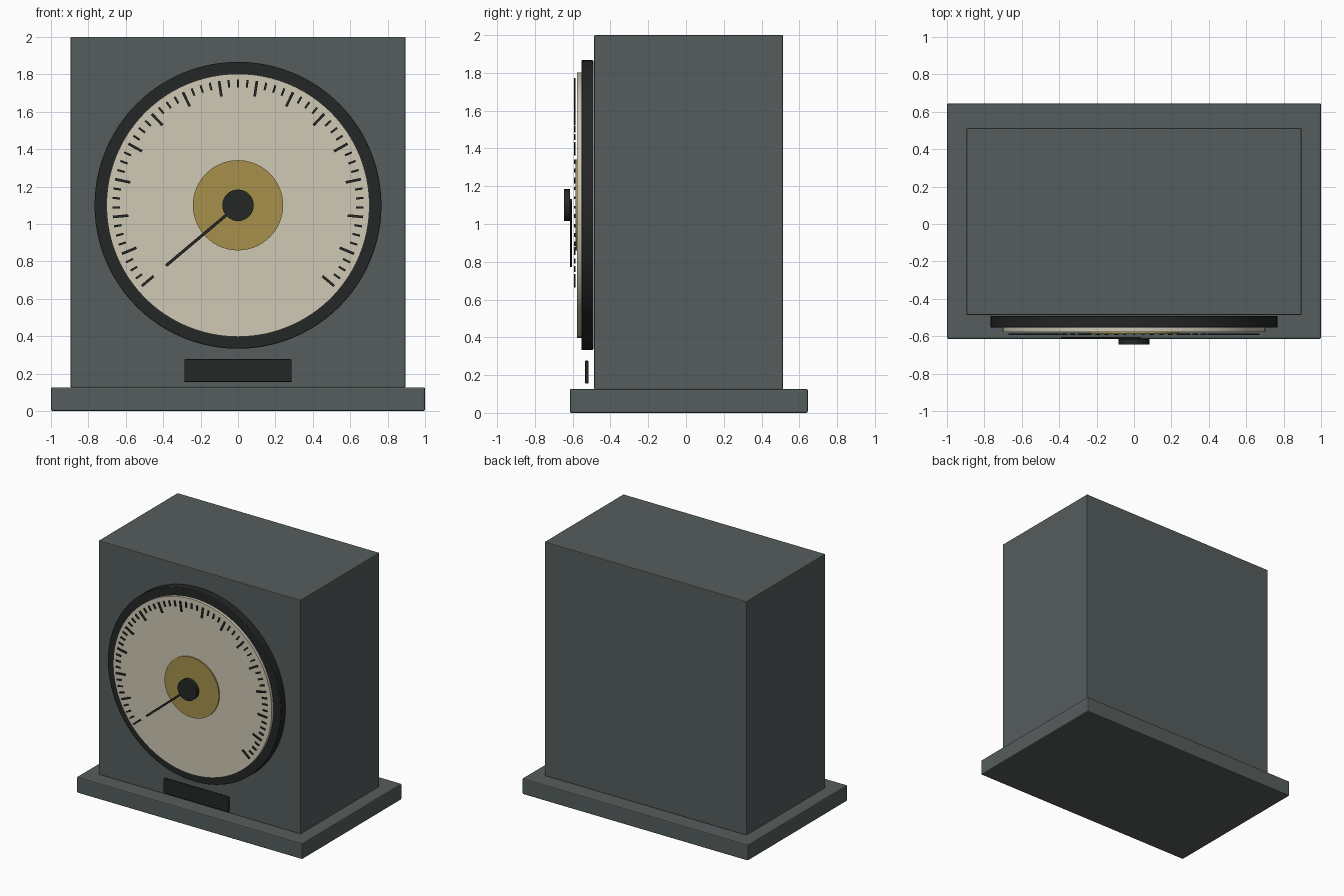
import bpy
from math import radians, cos, sin, pi

if "Cube" in bpy.data.objects:
    bpy.data.objects.remove(bpy.data.objects["Cube"])

CZ = 1.10  # height of the dial centre


def material(name, rgb):
    m = bpy.data.materials.new(name)
    m.diffuse_color = (*rgb, 1)
    m.use_nodes = True
    m.node_tree.nodes["Principled BSDF"].inputs["Base Color"].default_value = m.diffuse_color
    return m


GREY = material("grey_green_enamel", (0.09, 0.11, 0.107))
BLACK = material("black", (0.018, 0.02, 0.019))
CREAM = material("cream", (0.62, 0.58, 0.46))
BRASS = material("brass", (0.38, 0.28, 0.07))


def finish(ob, name, mat, bevel):
    ob.name = name
    ob.data.materials.append(mat)
    if bevel:
        b = ob.modifiers.new("edge_bevel", 'BEVEL')
        b.width = bevel
        b.segments = 2
        b.limit_method = 'ANGLE'
    return ob


def box(name, lo, hi, mat, bevel=0.0):
    """Box between two opposite corners."""
    bpy.ops.mesh.primitive_cube_add(size=1, location=[(a + b) / 2 for a, b in zip(lo, hi)])
    ob = bpy.context.object
    ob.scale = [b - a for a, b in zip(lo, hi)]
    bpy.ops.object.transform_apply(location=False, rotation=False, scale=True)
    return finish(ob, name, mat, bevel)


def disc(name, radius, y0, y1, mat, bevel=0.0):
    """Round plate facing the front, centred on the dial."""
    bpy.ops.mesh.primitive_cylinder_add(vertices=96, radius=radius, depth=y1 - y0,
                                        location=(0, (y0 + y1) / 2, CZ), rotation=(pi / 2, 0, 0))
    bpy.ops.object.shade_smooth_by_angle(angle=radians(30))
    return finish(bpy.context.object, name, mat, bevel)


def radial_bar(name, angle, r0, r1, width, y0, y1, mat):
    """Thin bar along a radius of the dial."""
    ob = box(name, (r0, y0, -width / 2), (r1, y1, width / 2), mat)
    r = (r0 + r1) / 2
    ob.location = (r * cos(angle), (y0 + y1) / 2, CZ + r * sin(angle))
    ob.rotation_euler = (0, -angle, 0)
    return ob


# Housing
box("base_plinth", (-1, -0.615, 0), (1, 0.645, 0.127), GREY, 0.008)
box("case_body", (-0.895, -0.486, 0.125), (0.895, 0.513, 2.0), GREY, 0.005)
box("name_plate", (-0.287, -0.535, 0.155), (0.287, -0.515, 0.277), BLACK, 0.006)

# Dial stack
disc("bezel", 0.767, -0.554, -0.491, BLACK, 0.004)
disc("dial_face", 0.703, -0.577, -0.553, CREAM)
disc("centre_disc", 0.241, -0.586, -0.576, BRASS)

# Scale: 61 ticks over 260 degrees, every fourth one long
for i in range(61):
    a = radians(220 - i * 260 / 60)
    major = i % 4 == 0
    radial_bar("major_tick" if major else "minor_tick", a, 0.589 if major else 0.631, 0.672,
               0.014 if major else 0.011, -0.593, -0.585, BLACK)

# Pointer and hub
radial_bar("pointer", radians(220), -0.04, 0.502, 0.016, -0.613, -0.604, BLACK)
disc("pointer_hub", 0.084, -0.645, -0.614, BLACK)
